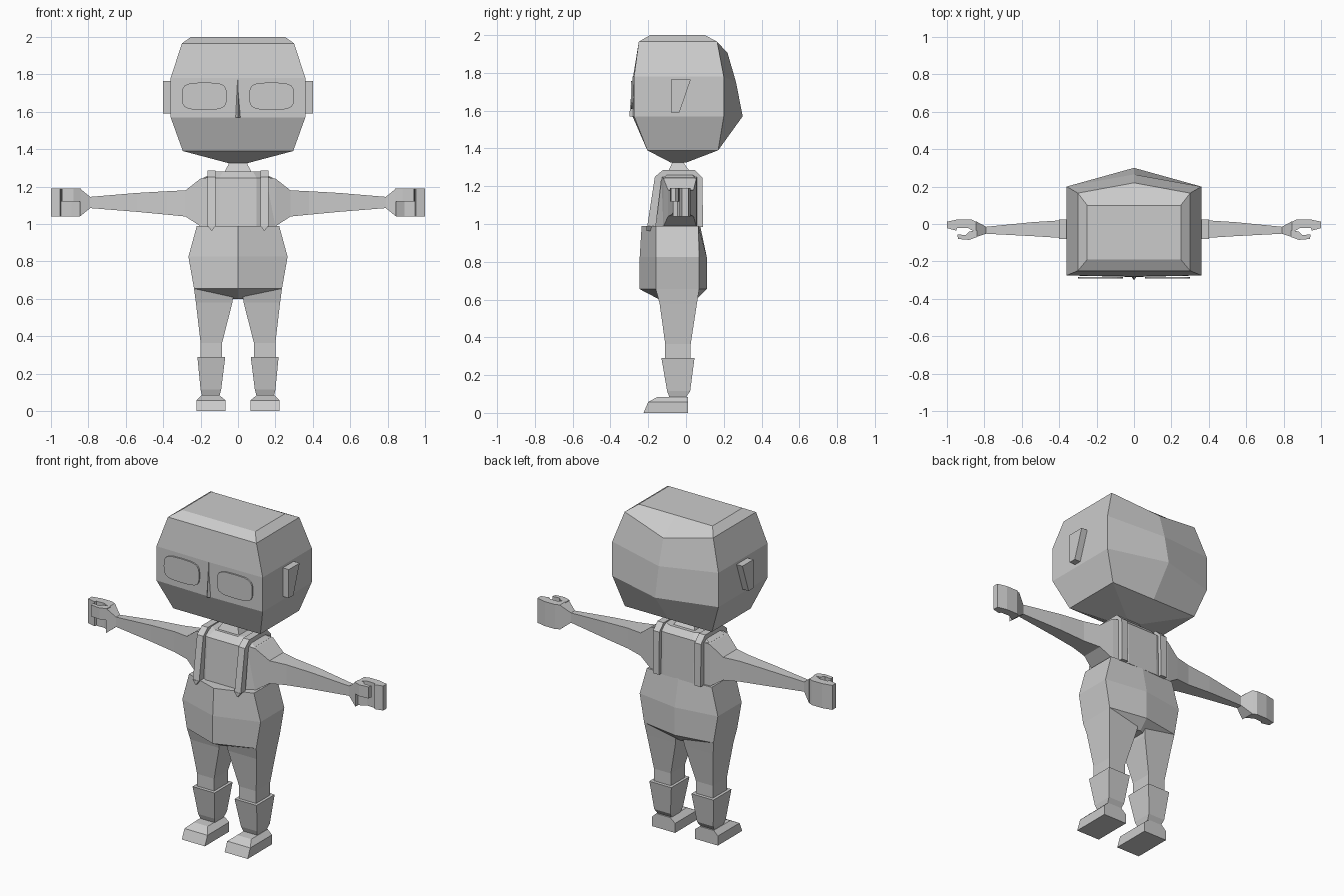
import bpy, bmesh, math

grey = bpy.data.materials.new("plain grey")
grey.diffuse_color = (0.6, 0.6, 0.6, 1)


def loft(name, rings):
    """Skin a list of equal-length point rings and cap both ends."""
    bm = bmesh.new()
    vs = [[bm.verts.new(p) for p in r] for r in rings]
    n = len(rings[0])
    for a, b in zip(vs, vs[1:]):
        for i in range(n):
            j = (i + 1) % n
            bm.faces.new((a[i], a[j], b[j], b[i]))
    bm.faces.new(vs[0])
    bm.faces.new(vs[-1])
    bmesh.ops.recalc_face_normals(bm, faces=bm.faces)
    me = bpy.data.meshes.new(name)
    bm.to_mesh(me)
    bm.free()
    me.materials.append(grey)
    ob = bpy.data.objects.new(name, me)
    bpy.context.collection.objects.link(ob)
    return ob


def box_z(x0, x1, y0, y1, z):
    return [(x0, y0, z), (x1, y0, z), (x1, y1, z), (x0, y1, z)]


def box_x(x, y0, y1, z0, z1):
    return [(x, y0, z0), (x, y1, z0), (x, y1, z1), (x, y0, z1)]


def slab(name, pts, axis, a, b):
    """Extrude a 2D outline along one axis from a to b."""
    def put(p, h):
        q = list(p)
        q.insert(axis, h)
        return tuple(q)
    return loft(name, [[put(p, a) for p in pts], [put(p, b) for p in pts]])


def hexa(w, front, fmid, back, bmid, z, zmid=None):
    """Six-point ring with middle ridges at the front and back."""
    zm = z if zmid is None else zmid
    return [(-w, front, z), (0, fmid, z), (w, front, z),
            (w, back, z), (0, bmid, zm), (-w, back, z)]


# Head with a ridged back
loft("head", [
    hexa(0.05, -0.08, -0.08, 0.0, 0.0, 1.325),
    hexa(0.295, -0.205, -0.205, 0.17, 0.17, 1.39),
    hexa(0.36, -0.275, -0.283, 0.20, 0.30, 1.57),
    hexa(0.36, -0.275, -0.28, 0.20, 0.265, 1.78, 1.75),
    hexa(0.30, -0.25, -0.25, 0.165, 0.22, 1.965, 1.905),
    hexa(0.25, -0.19, -0.19, 0.10, 0.10, 2.0)])

# Nose wedge
loft("nose", [
    [(-0.022, -0.27, 1.57), (0, -0.30, 1.57), (0.022, -0.27, 1.57)],
    [(-0.002, -0.27, 1.78), (0, -0.283, 1.78), (0.002, -0.27, 1.78)]])

# Neck
loft("neck", [box_z(-0.08, 0.08, -0.10, 0.03, 1.265),
              box_z(-0.05, 0.05, -0.075, -0.01, 1.32),
              box_z(-0.05, 0.05, -0.075, -0.01, 1.35)])


def octa(fw, w, f, sf, sb, b, z):
    return [(-fw, f, z), (fw, f, z), (w, sf, z), (w, sb, z),
            (fw, b, z), (-fw, b, z), (-w, sb, z), (-w, sf, z)]


# Torso and trousers
loft("torso", [octa(0.10, 0.20, -0.17, -0.12, 0.05, 0.075, 0.985),
               octa(0.10, 0.19, -0.15, -0.11, 0.045, 0.07, 1.245),
               octa(0.08, 0.12, -0.11, -0.08, 0.02, 0.04, 1.28)])
loft("trousers", [
    hexa(0.22, -0.16, -0.235, 0.065, 0.075, 0.99),
    hexa(0.265, -0.16, -0.245, 0.07, 0.11, 0.825),
    hexa(0.235, -0.16, -0.245, 0.07, 0.11, 0.655),
    hexa(0.04, -0.12, -0.14, 0.04, 0.055, 0.60)])

for s, side in ((-1, "left"), (1, "right")):
    # Eye: thin rounded plate
    eye = []
    for k in range(20):
        t = 2 * math.pi * k / 20
        c, d = math.cos(t), math.sin(t)
        eye.append((s * 0.18 + 0.12 * math.copysign(abs(c) ** 0.55, c),
                    1.683 + 0.073 * math.copysign(abs(d) ** 0.55, d)))
    slab(side + "_eye", eye, 1, -0.291, -0.2825 + 0.0005)

    # Ear wedge
    slab(side + "_ear", [(-0.08, 1.59), (-0.035, 1.59), (0.025, 1.765),
                         (-0.08, 1.765)], 0, s * 0.34, s * 0.40)

    # Shoulder strap running over the torso
    outer = [(-0.205, 0.99), (-0.165, 1.25), (-0.12, 1.287), (0.045, 1.287),
             (0.087, 1.245), (0.09, 0.985)]
    inner = [(-0.16, 0.985), (-0.13, 1.235), (-0.10, 1.26), (0.02, 1.26),
             (0.05, 1.235), (0.055, 0.985)]
    strap = outer + inner[::-1]
    slab(side + "_strap", strap, 0, s * 0.12, s * 0.162)
    slab(side + "_strap_tip", [(s * 0.12, 0.99), (s * 0.162, 0.99),
                               (s * 0.141, 0.962)], 1, -0.208, -0.17)

    # Arm tapering from the shoulder to the flared wrist
    arm = [(0.15, -0.13, 0.06, 0.987, 1.25), (0.20, -0.12, 0.055, 0.987, 1.243),
           (0.28, -0.095, 0.04, 1.04, 1.18), (0.38, -0.075, 0.02, 1.05, 1.175),
           (0.54, -0.065, 0.01, 1.065, 1.166), (0.79, -0.052, -0.015, 1.085, 1.145),
           (0.845, -0.07, 0.015, 1.04, 1.19)]
    loft(side + "_arm", [box_x(s * a[0], *a[1:]) for a in arm])

    # Curved fingers and hooked thumb
    fingers = [(0.845, 0.012), (0.87, 0.025), (0.94, 0.025), (1.0, 0.012),
               (1.0, -0.022), (0.95, -0.035), (0.945, -0.022), (0.89, -0.02),
               (0.845, -0.045)]
    slab(side + "_fingers", [(s * x, y) for x, y in fingers], 2, 1.04, 1.19)
    thumb = [(0.84, -0.035), (0.88, -0.04), (0.90, -0.06), (0.945, -0.055),
             (0.94, -0.08), (0.88, -0.085), (0.84, -0.07)]
    slab(side + "_thumb", [(s * x, y) for x, y in thumb], 2, 1.12, 1.19)

    # Leg, boot cuff and foot: (x inner, x outer, y front, y back, z)
    parts = {
        "leg": [(0.02, 0.235, -0.16, 0.07, 0.655), (0.03, 0.225, -0.14, 0.058, 0.58),
                (0.085, 0.20, -0.11, 0.025, 0.365), (0.085, 0.20, -0.11, 0.025, 0.27)],
        "boot_cuff": [(0.068, 0.217, -0.13, 0.045, 0.29),
                      (0.09, 0.20, -0.10, 0.022, 0.115),
                      (0.10, 0.19, -0.085, -0.005, 0.075)],
        "foot": [(0.067, 0.223, -0.225, 0.01, 0.0), (0.067, 0.223, -0.20, 0.01, 0.058),
                 (0.10, 0.195, -0.15, 0.01, 0.085)]}
    for part, rows in parts.items():
        loft(side + "_" + part, [box_z(s * r[0], s * r[1], *r[2:]) for r in rows])
